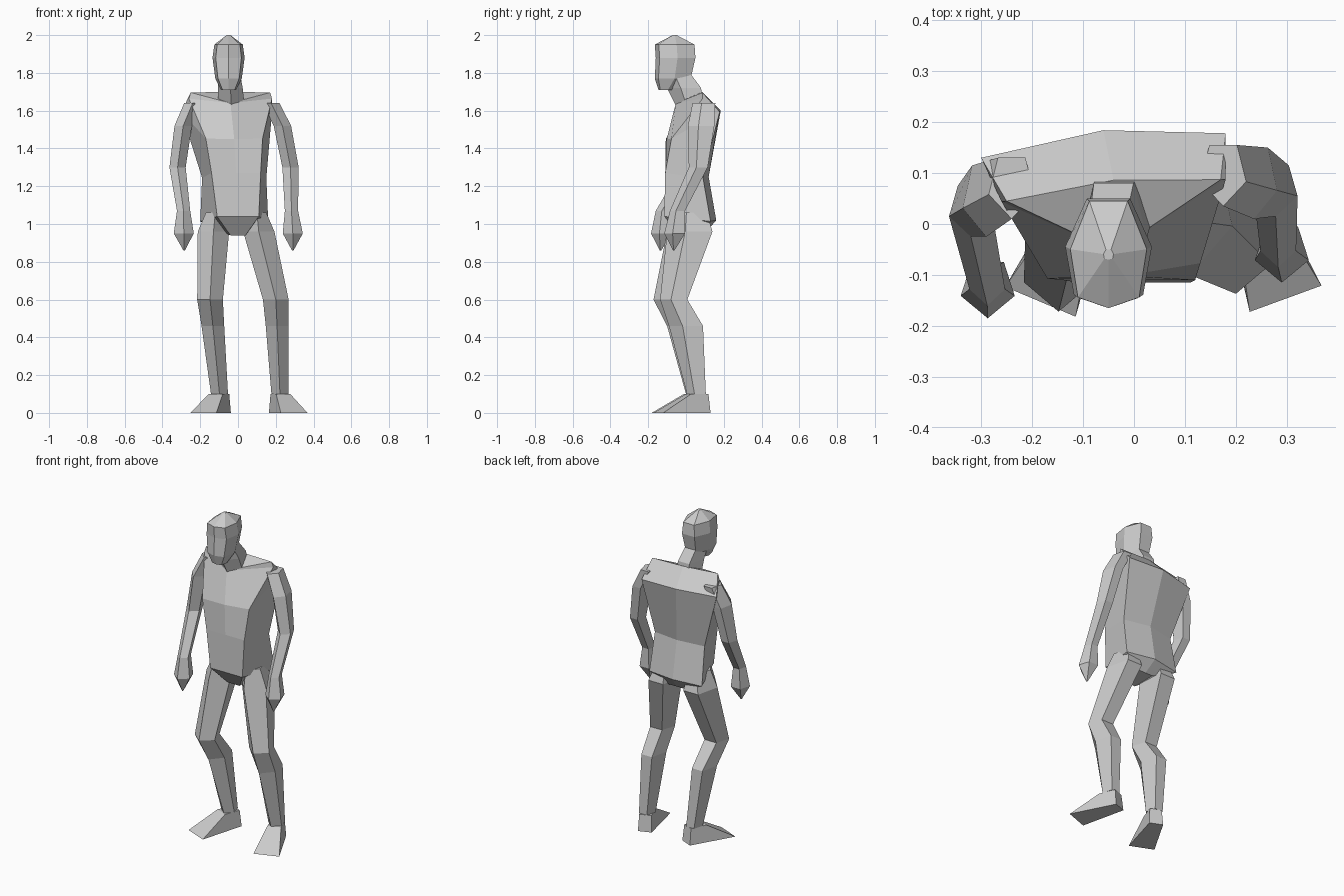
import bpy
import bmesh
from math import sin, cos

old_cube = bpy.data.objects.get("Cube")
if old_cube:
    bpy.data.objects.remove(old_cube, do_unlink=True)

# Single clay colour
GREY = (.6, .6, .6, 1)
clay = bpy.data.materials.new("grey_clay")
clay.use_nodes = True
clay.diffuse_color = GREY
clay.node_tree.nodes["Principled BSDF"].inputs["Base Color"].default_value = GREY


def mirrored(half):
    """Complete a half section that starts on the centre line."""
    return half + [(-across, along) for across, along in reversed(half[1:])]


# Limbs have a ridge in front and a flat back; the skull has a broad face
LIMB = mirrored([(0, -1), (1, -.2), (.6, 1)])
SKULL = mirrored([(0, -1), (.8, -.8), (1, .1), (.5, 1)])


def section(shape, x, y, z, half_width, half_depth):
    return [(x + across * half_width, y + along * half_depth, z)
            for across, along in shape]


def loft(name, rings):
    """Skin a stack of equal rings of points and close both ends."""
    bm = bmesh.new()
    loops = [[bm.verts.new(point) for point in ring] for ring in rings]
    count = len(loops[0])
    for first, second in zip(loops, loops[1:]):
        for i in range(count):
            j = (i + 1) % count
            bm.faces.new((first[i], first[j], second[j], second[i]))
    caps = [bm.faces.new(loops[0]), bm.faces.new(loops[-1])]
    bmesh.ops.triangulate(bm, faces=caps)
    bmesh.ops.recalc_face_normals(bm, faces=bm.faces)
    mesh = bpy.data.meshes.new(name)
    bm.to_mesh(mesh)
    bm.free()
    mesh.materials.append(clay)
    obj = bpy.data.objects.new(name, mesh)
    bpy.context.scene.collection.objects.link(obj)


def limb(name, build, pose):
    """Pose gives each joint's x and y; build gives its height and half sizes."""
    loft(name, [section(LIMB, x, y, *sizes) for (x, y), sizes in zip(pose, build)])


def torso_row(x, y, z, half_width, bow):
    """Three points across the body, the outer two bowed back and up."""
    row = []
    for side in (-1, 0, 1):
        px = x + side * half_width
        twist = .1 * px if z > 1.4 else 0
        shift = bow * abs(side)
        row.append((px, y + shift + twist, z + shift * .2))
    return row


def foot(name, x, y, turn):
    """Wedge from the ankle down to a splayed sole."""
    def corner(forward, across, z):
        return (x + forward * sin(turn) + across * cos(turn),
                y - forward * cos(turn) + across * sin(turn), z)

    def outline(toe, toe_half, heel, heel_half, z):
        return [corner(toe, -toe_half, z), corner(toe, toe_half, z),
                corner(-heel, heel_half, z), corner(-heel, -heel_half, z)]

    loft(name, [outline(.05, .04, .05, .035, .1), outline(.22, .075, .06, .04, 0)])


# Torso rows from the shoulders to the crotch
front_rows = [
    (-.04, -.05, 1.64, .22, .12),
    (-.02, -.1, 1.45, .15, .01),
    (-.01, -.11, 1.27, .13, 0),
    (0, -.115, 1.04, .11, 0),
    (0, -.04, .94, .04, 0),
]
back_rows = [
    (-.04, .09, 1.7, .21, -.02),
    (-.06, .19, 1.6, .24, -.03),
    (-.02, .12, 1.25, .17, -.03),
    (-.02, .16, 1.02, .18, -.03),
    (0, .1, .95, .05, 0),
]
loft("torso", [torso_row(*front) + torso_row(*back)[::-1]
               for front, back in zip(front_rows, back_rows)])

# Neck, leaning forward out of the shoulders
loft("neck", [section(LIMB, -.035, .02, 1.62, .07, .07),
              section(LIMB, -.04, -.01, 1.72, .065, .09),
              section(LIMB, -.05, -.05, 1.8, .06, .07)])

# Head: crown, brow, temples, cheeks, chin
loft("head", [section(SKULL, -.05, *station) for station in [
    (-.06, 2, .01, .01),
    (-.06, 1.95, .075, .105),
    (-.055, 1.88, .085, .105),
    (-.07, 1.77, .07, .095),
    (-.1, 1.71, .04, .045),
]])

# Arms: shoulder, upper arm, elbow, wrist, knuckles, fingertips
arm_build = [
    (1.64, .045, .06), (1.52, .046, .07), (1.3, .043, .05),
    (1.07, .035, .04), (.95, .053, .055), (.86, .004, .004),
]
limb("right_arm", arm_build, [(-.24, .07), (-.29, .045), (-.32, .025),
                              (-.288, -.12), (-.287, -.13), (-.285, -.135)])
limb("left_arm", arm_build, [(.175, .095), (.235, .08), (.278, .065),
                             (.283, -.045), (.29, -.06), (.29, -.065)])

# Legs: hip, upper thigh, knee, calf, ankle
leg_build = [
    (1.06, .05, .09), (.96, .083, .12), (.6, .068, .072),
    (.46, .06, .09), (.1, .045, .05),
]
limb("right_leg", leg_build, [(-.12, .02), (-.13, .02), (-.148, -.1),
                              (-.133, -.01), (-.098, .05)])
limb("left_leg", leg_build, [(.1, .02), (.11, .02), (.2, -.065),
                             (.207, 0), (.222, .055)])

# Feet, toes turned outwards
foot("right_foot", -.098, .05, -.4)
foot("left_foot", .222, .06, .35)
